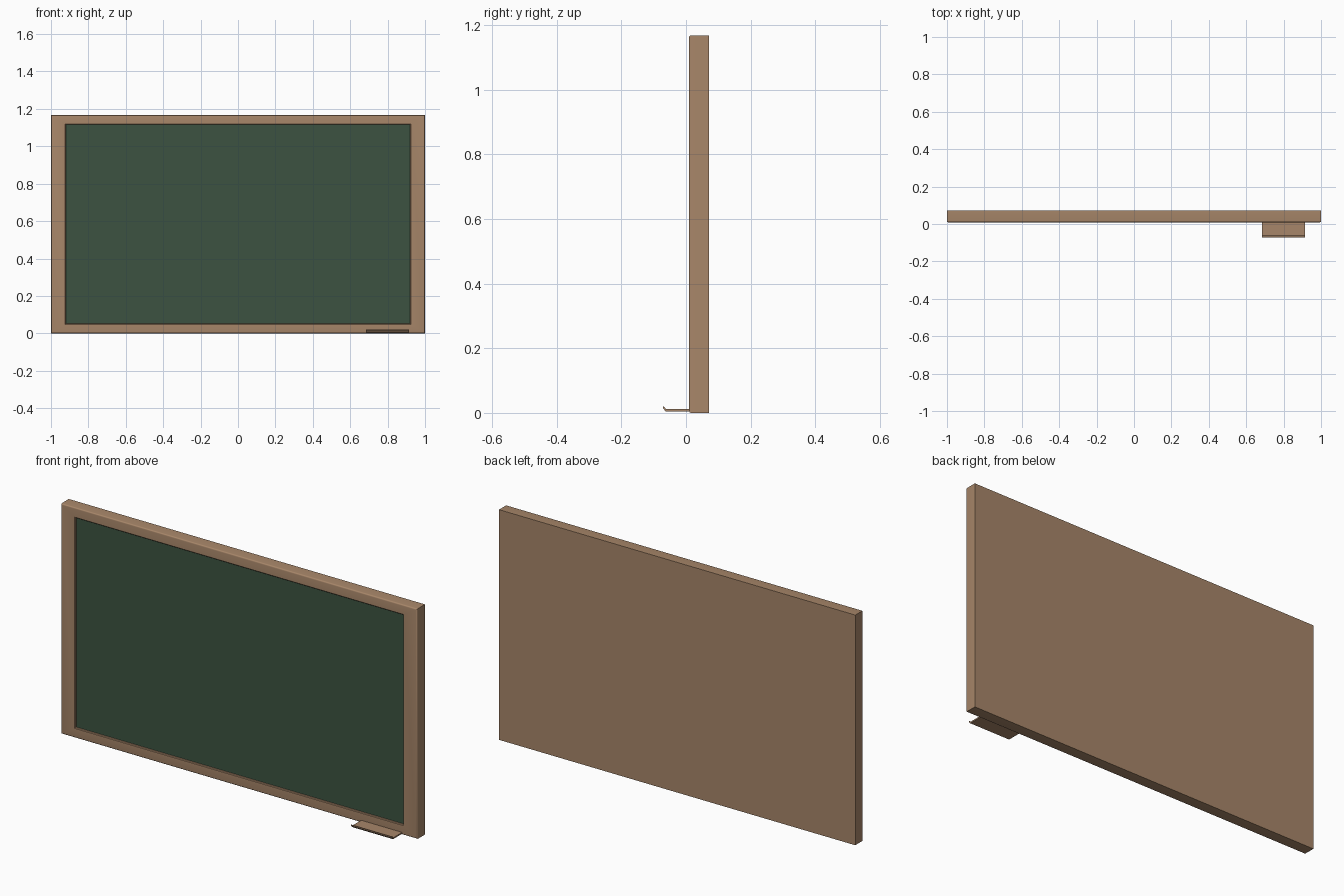
import bpy, bmesh, math

if "Cube" in bpy.data.objects:
    bpy.data.objects.remove(bpy.data.objects["Cube"])

H = 1.168                      # board height
BACK, FRONT = 0.071, 0.009     # frame depth range in y


def material(name, rgb):
    m = bpy.data.materials.new(name)
    m.diffuse_color = (*rgb, 1)
    m.use_nodes = True
    m.node_tree.nodes["Principled BSDF"].inputs["Base Color"].default_value = m.diffuse_color
    return m


wood = material("tan wood", (0.39, 0.24, 0.142))
green = material("chalkboard green", (0.045, 0.086, 0.052))


def finish(name, bm, mat):
    bmesh.ops.recalc_face_normals(bm, faces=bm.faces)
    me = bpy.data.meshes.new(name)
    bm.to_mesh(me)
    bm.free()
    me.materials.append(mat)
    ob = bpy.data.objects.new(name, me)
    bpy.context.collection.objects.link(ob)
    bpy.ops.object.select_all(action='DESELECT')
    bpy.context.view_layer.objects.active = ob
    ob.select_set(True)
    bpy.ops.object.shade_smooth_by_angle(angle=math.radians(35))
    return ob


def ring_stack(name, rings, mat):
    """Closed solid through rectangles given as (x inset, z inset, y)."""
    bm = bmesh.new()
    loops = []
    for ix, iz, y in rings:
        x, z0, z1 = 1 - ix, iz, H - iz
        loops.append([bm.verts.new(p) for p in
                      ((-x, y, z0), (x, y, z0), (x, y, z1), (-x, y, z1))])
    for a, b in zip(loops, loops[1:]):
        for i in range(4):
            j = (i + 1) % 4
            bm.faces.new((a[i], a[j], b[j], b[i]))
    bm.faces.new(loops[0])
    bm.faces.new(loops[-1])
    return finish(name, bm, mat)


# Wooden frame: flat back, rounded front edge, recess for the writing surface
R = 0.007
rounded = [(R * (1 - math.cos(t)), R * (1 - math.cos(t)), FRONT + R * (1 - math.sin(t)))
           for t in (math.radians(22.5 * k) for k in range(5))]
ring_stack("frame", [(0, 0, BACK)] + rounded +
           [(0.076, 0.048, FRONT), (0.079, 0.051, FRONT + 0.003),
            (0.08, 0.052, 0.024)], wood)

# Green writing surface set into the recess
ring_stack("writing_surface", [(0.079, 0.051, 0.025), (0.079, 0.051, 0.019)], green)

# Chalk tray: thin shelf with an upturned front lip, extruded along x
profile = [(0.012, 0.005), (-0.063, 0.005), (-0.071, 0.014), (-0.071, 0.02),
           (-0.069, 0.02), (-0.062, 0.012), (0.012, 0.012)]
bm = bmesh.new()
side = bm.faces.new([bm.verts.new((0.685, y, z)) for y, z in profile])
ext = bmesh.ops.extrude_face_region(bm, geom=[side], use_keep_orig=True)
bmesh.ops.translate(bm, vec=(0.23, 0, 0),
                    verts=[v for v in ext["geom"] if isinstance(v, bmesh.types.BMVert)])
finish("chalk_tray", bm, wood)
